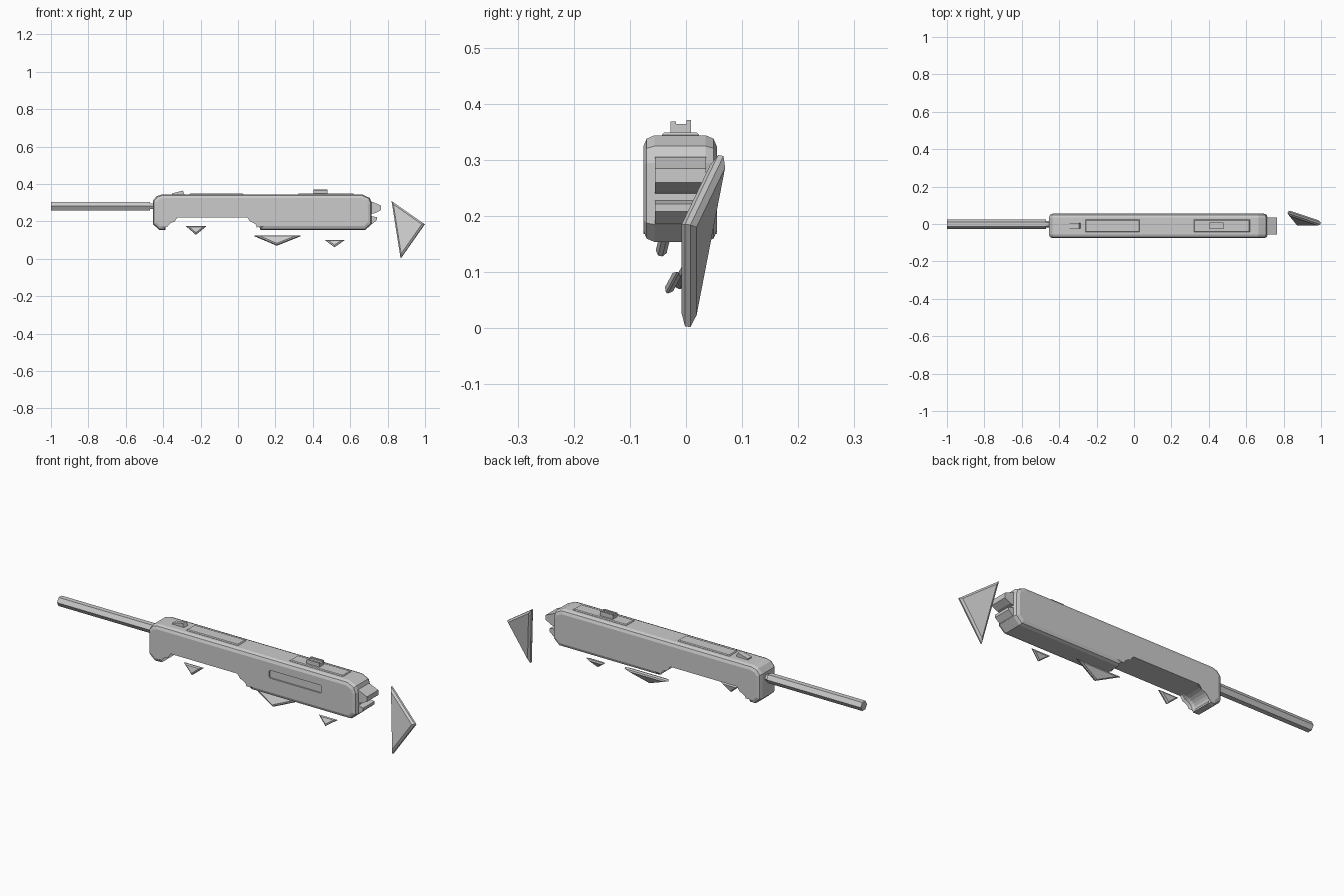
import bpy, bmesh, math
from mathutils import Vector

if "Cube" in bpy.data.objects:
    bpy.data.objects.remove(bpy.data.objects["Cube"])


def prism(name, pts, depth, bevel=0, segments=1):
    """Extrude a closed 3D polygon by a vector and bevel the rims of its two caps."""
    bm = bmesh.new()
    depth = Vector(depth)
    a = [bm.verts.new(p) for p in pts]
    b = [bm.verts.new(Vector(p) + depth) for p in pts]
    caps = [bm.faces.new(a), bm.faces.new(b[::-1])]
    for i in range(len(pts)):
        j = (i + 1) % len(pts)
        bm.faces.new((a[j], a[i], b[i], b[j]))
    if bevel:
        rim = [e for f in caps for e in f.edges]
        bmesh.ops.bevel(bm, geom=rim, offset=bevel, segments=segments,
                        profile=0.5, affect='EDGES', clamp_overlap=False)
    bmesh.ops.recalc_face_normals(bm, faces=bm.faces)
    mesh = bpy.data.meshes.new(name)
    bm.to_mesh(mesh)
    bm.free()
    ob = bpy.data.objects.new(name, mesh)
    bpy.context.collection.objects.link(ob)
    return ob


def side_profile(name, xz, y0, y1, bevel=0, segments=1):
    return prism(name, [(x, y0, z) for x, z in xz], (0, y1 - y0, 0), bevel, segments)


def hex_bar(name, x0, x1, y, z, r):
    ring = [(x0, y + r * math.cos(i * math.pi / 3), z + r * math.sin(i * math.pi / 3))
            for i in range(6)]
    return prism(name, ring, (x1 - x0, 0, 0))


def tri_plate(name, pts, t, bevel):
    p = [Vector(q) for q in pts]
    n = (p[1] - p[0]).cross(p[2] - p[0]).normalized() * t
    return prism(name, [q - n / 2 for q in p], n, bevel)


def arc(cx, cz, rx, rz, a0, a1, n=6):
    return [(cx + rx * math.cos(math.radians(a0 + (a1 - a0) * i / n)),
             cz + rz * math.sin(math.radians(a0 + (a1 - a0) * i / n)))
            for i in range(n + 1)]


# main body with the long hand recess underneath
outline = [(-0.455, 0.185), (-0.455, 0.31), (-0.435, 0.335), (-0.405, 0.344),
           (0.665, 0.344), (0.705, 0.325), (0.715, 0.295), (0.715, 0.185), (0.68, 0.154),
           (0.12, 0.154)]
outline += arc(0.05, 0.17, 0.07, 0.05, 0, 90)
outline += arc(-0.325, 0.17, 0.07, 0.05, 90, 180)
outline += [(-0.387, 0.154), (-0.42, 0.154)]
body = side_profile("body", outline, -0.076, 0.055, 0.02, 2)

# shallow slot in the front side
slot = [(0.228, 0.252), (0.228, 0.28), (0.234, 0.286), (0.517, 0.286),
        (0.523, 0.28), (0.523, 0.252), (0.517, 0.246), (0.234, 0.246)]
cutter = side_profile("slot_cutter", slot, -0.1, -0.069)
cutter.hide_render = True
cutter.hide_viewport = True
cut = body.modifiers.new("slot", 'BOOLEAN')
cut.object = cutter
cut.operation = 'DIFFERENCE'
cut.solver = 'EXACT'

# rear bar and its narrow neck
hex_bar("rear_bar", -1.0, -0.47, -0.001, 0.281, 0.025)
hex_bar("bar_neck", -0.475, -0.44, -0.001, 0.281, 0.018)

# nose, like an open beak
side_profile("nose", [(0.69, 0.308), (0.717, 0.305), (0.764, 0.285), (0.764, 0.26),
                      (0.733, 0.244), (0.712, 0.24), (0.715, 0.228), (0.743, 0.222),
                      (0.743, 0.208), (0.72, 0.188), (0.69, 0.175)], -0.055, 0.036)

# raised panels on the top
for name, x0, x1 in (("top_panel_rear", -0.26, 0.03), ("top_panel_front", 0.32, 0.62)):
    prism(name, [(x0, -0.043, 0.335), (x1, -0.043, 0.335),
                 (x1, 0.023, 0.335), (x0, 0.023, 0.335)], (0, 0, 0.014), 0.004)

# small ramp and notched block on the top
side_profile("rear_ramp", [(-0.353, 0.338), (-0.353, 0.35), (-0.295, 0.364), (-0.284, 0.338)],
             -0.024, 0.006)
notch = [(-0.028, 0.34), (0.009, 0.34), (0.009, 0.371), (0.001, 0.371),
         (0.001, 0.364), (-0.018, 0.364), (-0.018, 0.369), (-0.028, 0.369)]
prism("notched_block", [(0.405, y, z) for y, z in notch], (0.073, 0, 0))

# floating triangular plates: one large at the nose, three small underneath
tri_plate("large_plate", [(0.822, 0.062, 0.308), (0.998, 0.003, 0.185), (0.87, 0.003, 0.003)],
          0.028, 0.009)
small = (("rear_plate", -0.277, -0.17, -0.225, -0.035, 0.174, -0.046, 0.129, 0.02),
         ("middle_plate", 0.088, 0.335, 0.208, 0.012, 0.123, -0.016, 0.072, 0.022),
         ("front_plate", 0.466, 0.57, 0.516, -0.014, 0.1, -0.034, 0.063, 0.016))
for name, x0, x1, xt, y_top, z_top, y_tip, z_tip, t in small:
    tri_plate(name, [(x0, y_top, z_top), (x1, y_top, z_top), (xt, y_tip, z_tip)], t, 0.006)
